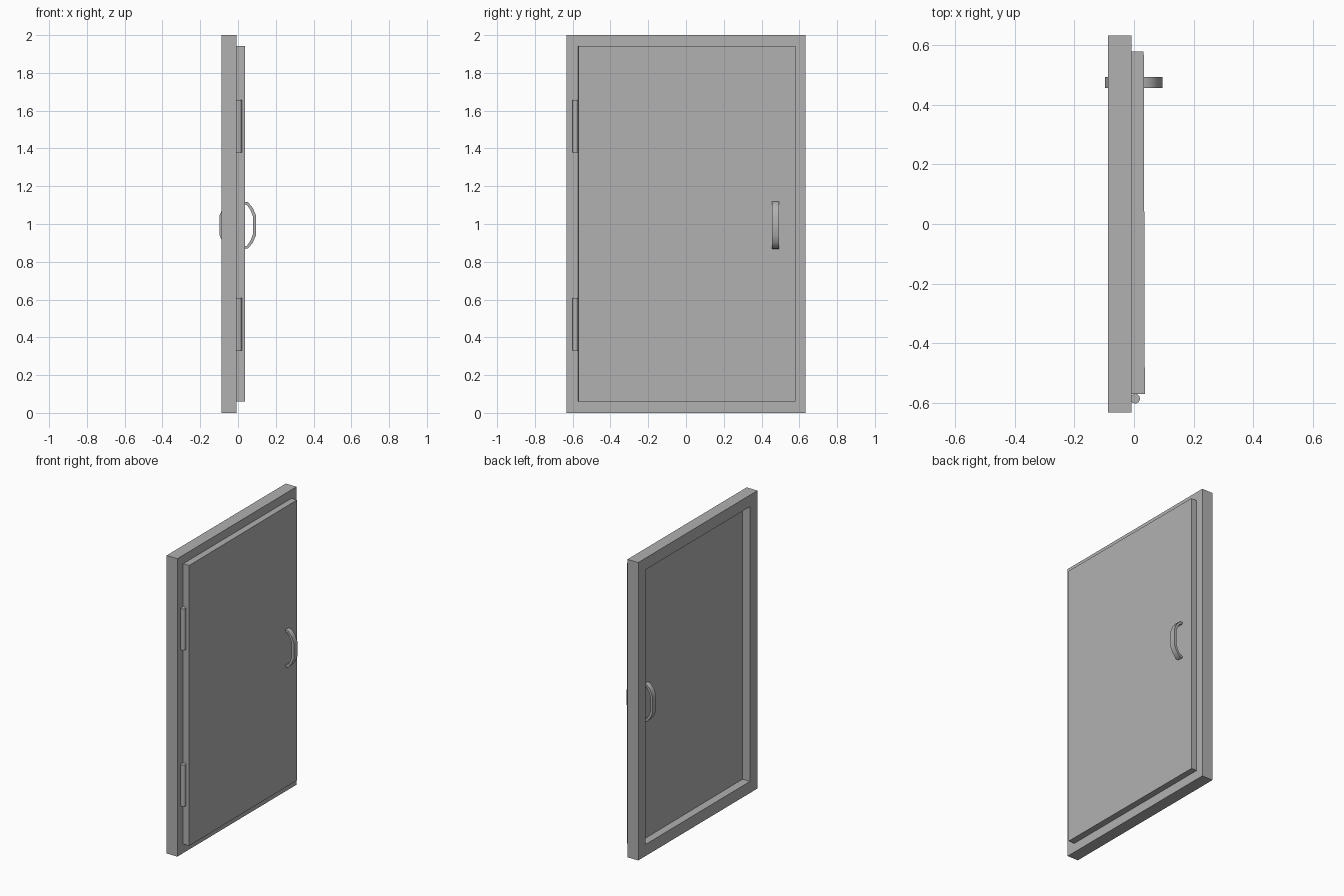
import bpy, bmesh, math
from mathutils import Matrix, Vector

if "Cube" in bpy.data.objects:
    bpy.data.objects.remove(bpy.data.objects["Cube"])

# Darker grey shared by every part
GREY = bpy.data.materials.new("dark_grey")
GREY.diffuse_color = (0.44, 0.44, 0.44, 1)
GREY.use_nodes = True
GREY.node_tree.nodes["Principled BSDF"].inputs["Base Color"].default_value = GREY.diffuse_color


def make(name, bm):
    bmesh.ops.recalc_face_normals(bm, faces=bm.faces)
    me = bpy.data.meshes.new(name)
    bm.to_mesh(me)
    bm.free()
    me.materials.append(GREY)
    ob = bpy.data.objects.new(name, me)
    bpy.context.collection.objects.link(ob)
    return ob


def smooth(ob, angle):
    bpy.ops.object.select_all(action='DESELECT')
    ob.select_set(True)
    bpy.context.view_layer.objects.active = ob
    bpy.ops.object.shade_smooth_by_angle(angle=math.radians(angle))


def extrude_band(name, outer, inner, offset, closed):
    """Band between two matching point rows, extruded into a closed solid."""
    bm = bmesh.new()
    a = [bm.verts.new(p) for p in outer]
    b = [bm.verts.new(p) for p in inner]
    n = len(a)
    for i in range(n if closed else n - 1):
        j = (i + 1) % n
        bm.faces.new((a[i], a[j], b[j], b[i]))
    res = bmesh.ops.extrude_face_region(bm, geom=bm.faces[:], use_keep_orig=True)
    verts = [g for g in res['geom'] if isinstance(g, bmesh.types.BMVert)]
    bmesh.ops.translate(bm, vec=offset, verts=verts)
    return make(name, bm)


# Door frame: rectangular ring of square section
def rect(x, hy, z0, z1):
    return [(x, -hy, z0), (x, hy, z0), (x, hy, z1), (x, -hy, z1)]


extrude_band("door_frame", rect(-0.088, 0.632, 0, 2), rect(-0.088, 0.553, 0.078, 1.922),
             Vector((0.08, 0, 0)), True)

# Door panel, overlapping the frame and very slightly swung inward
bm = bmesh.new()
bmesh.ops.create_cube(bm, size=1)
bmesh.ops.scale(bm, vec=(0.069, 1.149, 1.882), verts=bm.verts)
door = make("door_panel", bm)
door.matrix_world = (Matrix.Translation((0, 0.004, 1.0015))
                     @ Matrix.Rotation(0.0032, 4, 'Z'))

# Arched pull handles on both faces
HALF_OUT = [(-0.004, .126), (.022, .122), (.047, .092), (.064, .052)]
HALF_IN = [(-0.004, .111), (.016, .108), (.034, .082), (.048, .046)]
HANDLE_Y, HANDLE_W, HANDLE_Z = 0.474, 0.037, 0.993


def arch(half, side):
    pts = half + [(x, -z) for x, z in reversed(half)]
    base = 0.0315 if side > 0 else -0.0335
    return [(base + side * x, HANDLE_Y - HANDLE_W / 2, HANDLE_Z + z) for x, z in pts]


for name, side in (("front_handle", 1), ("back_handle", -1)):
    smooth(extrude_band(name, arch(HALF_OUT, side), arch(HALF_IN, side),
                        Vector((0, HANDLE_W, 0)), False), 50)

# Hinge barrels
for name, z in (("lower_hinge", 0.468), ("upper_hinge", 1.517)):
    bm = bmesh.new()
    bmesh.ops.create_cone(bm, cap_ends=True, segments=24, radius1=0.016, radius2=0.016,
                          depth=0.278, matrix=Matrix.Translation((0.004, -0.586, z)))
    smooth(make(name, bm), 40)
